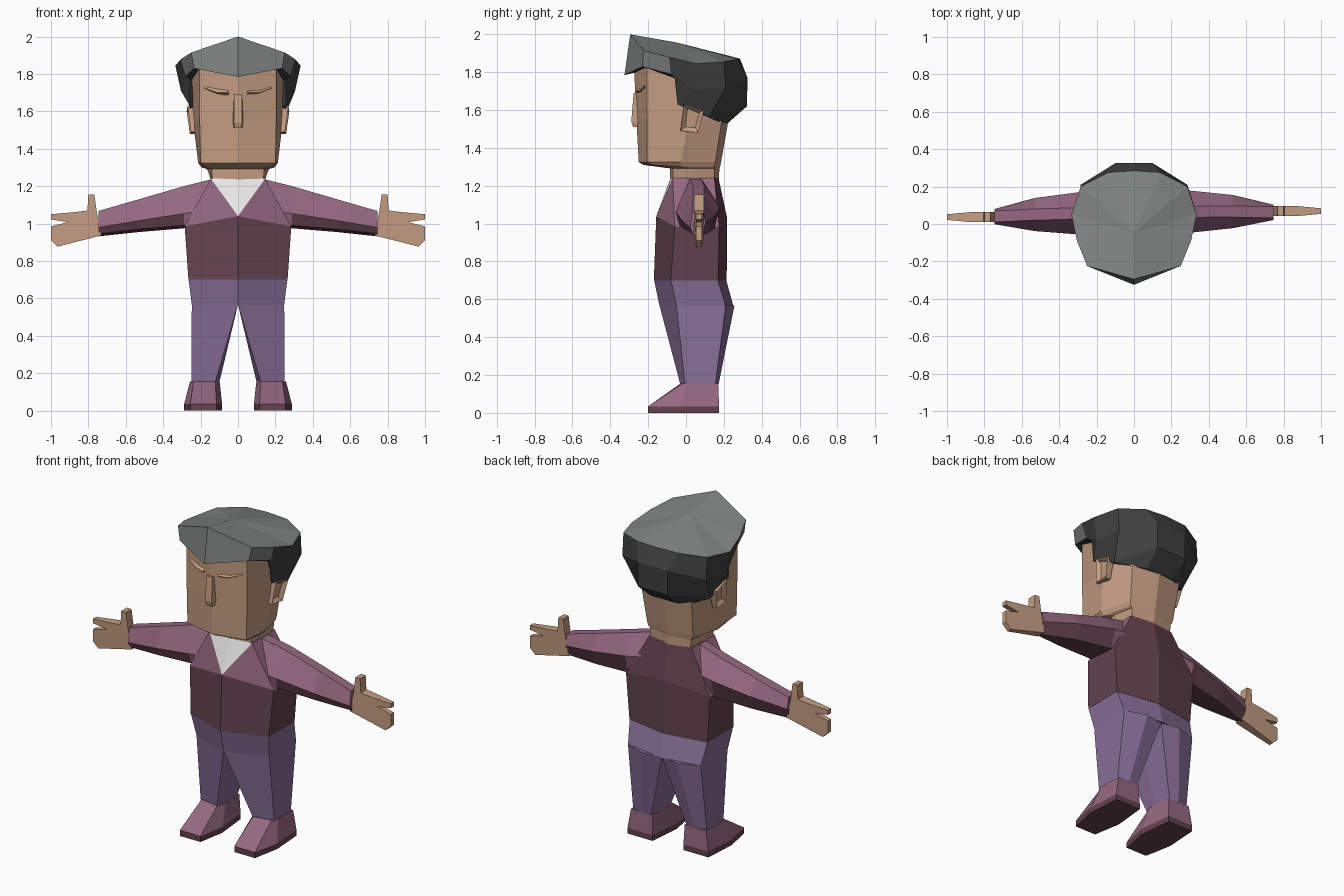
import bpy, bmesh
from mathutils import Vector


def material(name, rgb):
    m = bpy.data.materials.new(name)
    m.diffuse_color = (*rgb, 1)
    return m


SKIN = material("skin", (0.56, 0.34, 0.225))
GREY = material("hair_grey", (0.21, 0.225, 0.22))
DARK = material("hair_dark", (0.052, 0.052, 0.052))
MAUVE = material("sweater_mauve", (0.30, 0.138, 0.215))
MAROON = material("sweater_maroon", (0.125, 0.055, 0.077))
PURPLE = material("trouser_purple", (0.245, 0.16, 0.315))
WHITE = material("shirt_white", (0.85, 0.85, 0.85))


def loft(name, rings, mats, rule=None, splits=(), tip=None, tweak=None):
    """Skin a stack of rings; rule(center, normal) picks the material."""
    bm = bmesh.new()
    rows = [[bm.verts.new(p) for p in r] for r in rings]
    n = len(rows[0])
    for a, b in zip(rows, rows[1:]):
        for i in range(n):
            j = (i + 1) % n
            bm.faces.new((a[i], a[j], b[j], b[i]))
    if tip:
        t = bm.verts.new(tip)
        for i in range(n):
            bm.faces.new((rows[0][i], rows[0][(i + 1) % n], t))
    else:
        bm.faces.new(rows[0])
    bm.faces.new(rows[-1])
    for (r0, i0), (r1, i1) in splits:
        bmesh.ops.connect_verts(bm, verts=[rows[r0][i0], rows[r1][i1]])
    bmesh.ops.recalc_face_normals(bm, faces=bm.faces[:])
    bm.normal_update()
    if tweak:
        tweak(bm)
    if rule:
        for f in bm.faces:
            f.material_index = rule(f.calc_center_median(), f.normal)
    me = bpy.data.meshes.new(name)
    bm.to_mesh(me)
    bm.free()
    for m in mats:
        me.materials.append(m)
    ob = bpy.data.objects.new(name, me)
    bpy.context.collection.objects.link(ob)
    return ob


def sym(half):
    """Complete a ring from its right half (front centre to back centre)."""
    return half + [(-x, y, z) for x, y, z in reversed(half) if x > 0]


def flat(z, pts):
    return [(x, y, z) for x, y in pts]


def side(rings, s):
    return [[(x * s, y, z) for x, y, z in r] for r in rings]


# Torso with white shirt triangle at the neck
def torso_rule(c, n):
    if c.z < 1.0 or n.y > 0.3:
        return 1
    return 2 if abs(c.x) < 0.08 and n.y < 0 and c.z < 1.235 else 0


loft("sweater", [
    sym(flat(0.70, [(0, -.17), (.265, -.08), (.265, .17), (0, .215)])),
    sym([(0, -.157, 1.04), (.285, -.06, .985), (.285, .175, .985), (0, .217, 1.03)]),
    sym(flat(1.24, [(0, -.082), (.145, -.07), (.145, .15), (0, .172)])),
], [MAUVE, MAROON, WHITE], torso_rule, splits=[((1, 0), (2, 1)), ((1, 0), (2, 5))])

# Hips
loft("hips", [
    sym(flat(0.70, [(0, -.168), (.264, -.079), (.264, .169), (0, .213)])),
    sym(flat(0.565, [(0, -.14), (.247, -.05), (.247, .21), (.11, .255), (0, .235)])[:3]
        + [(0, .25, .565)]),
], [PURPLE])

# Head and neck
loft("head", [
    sym(flat(1.84, [(0, -.275), (.205, -.205), (.262, .0), (.18, .2), (0, .22)])),
    sym(flat(1.55, [(0, -.262), (.205, -.205), (.24, .02), (.17, .19), (0, .225)])),
    sym(flat(1.325, [(0, -.25), (.20, -.205), (.213, -.03), (.155, .155), (0, .185)])),
    sym([(0, -.225, 1.31), (.185, -.18, 1.31), (.195, -.03, 1.30), (.15, .15, 1.30), (0, .18, 1.30)]),
    sym(flat(1.292, [(0, -.085), (.14, -.07), (.165, .03), (.14, .15), (0, .177)])),
    sym(flat(1.22, [(0, -.083), (.135, -.07), (.14, .03), (.135, .15), (0, .172)])),
], [SKIN])

# Nose
loft("nose", [
    [(-.02, -.277, 1.69), (.02, -.277, 1.69), (.024, -.24, 1.69), (-.024, -.24, 1.69)],
    [(-.022, -.289, 1.54), (.022, -.289, 1.54), (.03, -.24, 1.54), (-.03, -.24, 1.54)],
    [(-.018, -.28, 1.51), (.018, -.28, 1.51), (.024, -.24, 1.51), (-.024, -.24, 1.51)],
], [SKIN])

# Hair: top ring, widest ring, lower rim, tucked inner rim
loft("hair", [
    sym([(0, -.295, 2.0), (.25, -.225, 1.915), (.305, -.09, 1.88), (.335, .05, 1.845),
         (.285, .20, 1.855), (.14, .275, 1.87), (0, .285, 1.872)]),
    sym([(0, -.325, 1.785), (.235, -.23, 1.83), (.28, -.08, 1.79), (.305, .04, 1.71),
         (.285, .21, 1.72), (.10, .325, 1.77), (0, .325, 1.77)]),
    sym([(0, -.26, 1.80), (.20, -.20, 1.83), (.255, -.06, 1.77), (.258, -.045, 1.63),
         (.245, .12, 1.56), (.10, .322, 1.62), (0, .322, 1.62)]),
    sym([(0, -.20, 1.80), (.18, -.15, 1.82), (.21, -.05, 1.77), (.22, .0, 1.63),
         (.185, .17, 1.54), (.09, .22, 1.53), (0, .22, 1.53)]),
], [GREY, DARK],
    lambda c, n: 0 if n.z > 0.45 or (c.y < -.05 and c.z > 1.83) else 1,
    tip=(0, -.05, 1.957))


# Ear hollow
def dish(bm):
    f = max(bm.faces, key=lambda f: abs(f.calc_center_median().x))
    d = f.normal.copy()
    bmesh.ops.inset_region(bm, faces=[f], thickness=0.03)
    bmesh.ops.translate(bm, verts=f.verts[:], vec=d * -0.02)


EAR = [(-.01, 1.63), (.095, 1.60), (.065, 1.48), (-.03, 1.49)]
# Hand outline seen from the front
HAND = [(.73, .937), (.755, 1.063), (.768, 1.155), (.80, 1.155), (.805, 1.07), (.87, 1.062),
        (1.0, 1.05), (1.0, 1.022), (.91, 1.008), (1.0, .985), (1.0, .91), (.965, .877)]


def sleeve_ring(x, zt, zb, yf, yb, s):
    yc, zm = (yf + yb) / 2, zb + (zt - zb) * 0.5
    pts = [(yc - .03, zt), (yf, zb + (zt - zb) * .35), (yf + .015, zb + .015),
           (yb - .03, zb), (yb, zm), (yc + .03, zt)]
    return [(x * s, y + .015 * x * s, z) for y, z in pts]


for s, tag in ((1, "right"), (-1, "left")):
    # Sleeve, dark underneath
    loft("sleeve_" + tag, [
        sleeve_ring(.14, 1.238, .99, -.07, .165, s),
        sleeve_ring(.29, 1.20, .975, -.052, .175, s),
        sleeve_ring(.53, 1.13, .955, -.03, .147, s),
        sleeve_ring(.745, 1.068, .932, .01, .092, s),
    ], [MAUVE, MAROON], lambda c, n: 1 if n.z < -0.25 else 0)
    # Hand
    loft("hand_" + tag, [
        [(x * s, y0 + .016 * s + (.012 * d if x > .9 else 0), z) for x, z in HAND]
        for y0, d in ((.026, 1), (.08, -1))], [SKIN])
    # Ear
    loft("ear_" + tag, side([
        [(.225, y, z) for y, z in EAR],
        [(.262 + .12 * (z - 1.56) + .08 * y, y, z) for y, z in EAR]], s), [SKIN], tweak=dish)
    # Brow ridge
    loft("brow_" + tag, side([
        [(.05, -.265, 1.70), (.05, -.24, 1.72), (.05, -.24, 1.68)],
        [(.11, -.246, 1.70), (.11, -.22, 1.735), (.11, -.22, 1.69)],
        [(.18, -.219, 1.725), (.18, -.20, 1.75), (.18, -.20, 1.72)]], s), [SKIN])
    # Leg
    loft("leg_" + tag, side([
        flat(.568, [(0, -.14), (.247, -.05), (.247, .21), (.115, .256), (0, .235), (0, .05)]),
        flat(.15, [(.122, -.03), (.25, -.005), (.25, .155), (.18, .172), (.12, .165), (.10, .06)])],
        s), [PURPLE])
    # Shoe with dark sole
    loft("shoe_" + tag, side([
        flat(.155, [(.122, -.03), (.238, -.02), (.257, .02), (.255, .17), (.11, .17), (.098, .02)]),
        flat(.035, [(.115, -.20), (.255, -.20), (.288, -.03), (.275, .175), (.105, .175), (.085, -.03)]),
        flat(0, [(.115, -.20), (.255, -.20), (.288, -.03), (.275, .175), (.105, .175), (.085, -.03)]),
    ], s), [MAUVE, MAROON], lambda c, n: 1 if c.z < .03 else 0)
